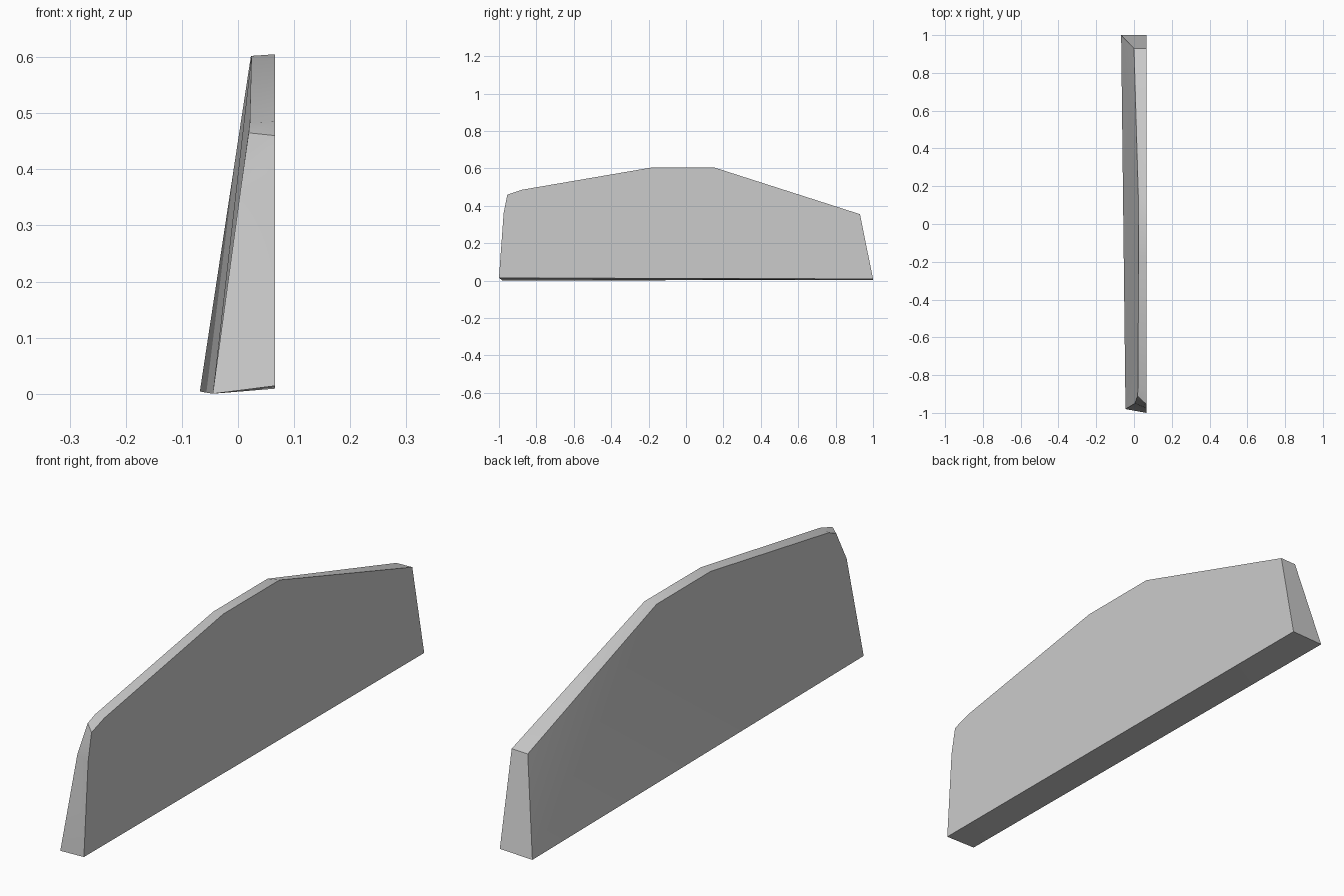
import bpy
import bmesh
import math
from mathutils import Vector

cube = bpy.data.objects.get("Cube")
if cube:
    bpy.data.objects.remove(cube, do_unlink=True)

FLAT_X = 0.066

# Matching rims: (y, z) on the flat upright side, (x, y, z) on the leaning side
rims = [
    ((-1.0, 0.014), (-0.045, -0.98, 0.0)),
    ((-0.975, 0.36), (0.004, -0.95, 0.36)),
    ((-0.955, 0.46), (0.019, -0.91, 0.465)),
    ((-0.88, 0.485), (0.021, -0.87, 0.483)),
    ((-0.18, 0.605), (0.024, -0.18, 0.602)),
    ((0.15, 0.605), (0.023, 0.14, 0.602)),
    ((0.93, 0.355), (0.0, 0.93, 0.353)),
    ((1.0, 0.009), (-0.068, 1.0, 0.004)),
]

# One gray for the whole panel
gray = bpy.data.materials.new("light gray")
gray.use_nodes = True
color = (0.6, 0.6, 0.6, 1.0)
gray.diffuse_color = color
gray.node_tree.nodes["Principled BSDF"].inputs["Base Color"].default_value = color

# Tapered panel: two side faces joined by a strip around the rim
bm = bmesh.new()
flat = [bm.verts.new((FLAT_X, y, z)) for (y, z), _ in rims]
lean = [bm.verts.new(Vector(p)) for _, p in rims]
bm.faces.new(flat)
bm.faces.new(lean[::-1])
count = len(rims)
for i in range(count):
    j = (i + 1) % count
    bm.faces.new((flat[i], lean[i], lean[j], flat[j]))
bmesh.ops.recalc_face_normals(bm, faces=bm.faces)
bmesh.ops.triangulate(bm, faces=bm.faces)

mesh = bpy.data.meshes.new("tapered_panel")
bm.to_mesh(mesh)
bm.free()
mesh.materials.append(gray)
panel = bpy.data.objects.new("tapered_panel", mesh)
bpy.context.collection.objects.link(panel)

# Soft shading on the slightly twisted faces, crisp rim edges
bpy.ops.object.select_all(action="DESELECT")
panel.select_set(True)
bpy.context.view_layer.objects.active = panel
bpy.ops.object.shade_smooth_by_angle(angle=math.radians(30))
